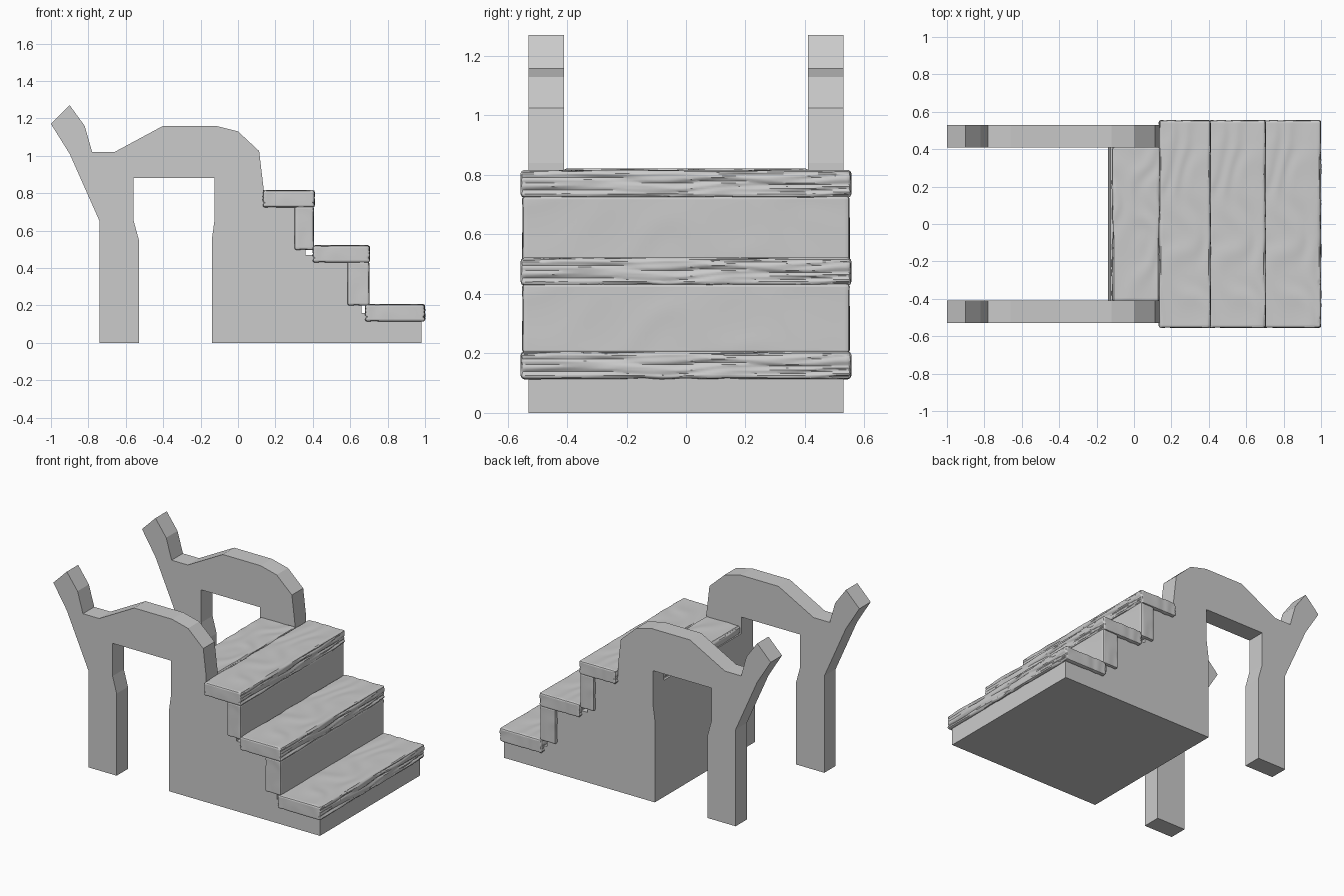
import bpy, bmesh, math
from mathutils import Vector, noise

cube = bpy.data.objects.get("Cube")
if cube:
    bpy.data.objects.remove(cube)

GREY = (0.6, 0.6, 0.6, 1)
mat = bpy.data.materials.new("plain grey")
mat.use_nodes = True
mat.diffuse_color = GREY
mat.node_tree.nodes["Principled BSDF"].inputs["Base Color"].default_value = GREY


def finish(bm, name, smooth=False):
    bmesh.ops.recalc_face_normals(bm, faces=bm.faces)
    mesh = bpy.data.meshes.new(name)
    bm.to_mesh(mesh)
    bm.free()
    mesh.materials.append(mat)
    obj = bpy.data.objects.new(name, mesh)
    bpy.context.collection.objects.link(obj)
    if smooth:
        bpy.ops.object.select_all(action="DESELECT")
        obj.select_set(True)
        bpy.context.view_layer.objects.active = obj
        bpy.ops.object.shade_smooth_by_angle(angle=math.radians(40))
    return obj


def extrude_profile(name, points, y0, y1):
    """Side outline in x and z, extruded along y."""
    bm = bmesh.new()
    face = bm.faces.new([bm.verts.new((x, y0, z)) for x, z in points])
    out = bmesh.ops.extrude_face_region(bm, geom=[face])
    moved = [v for v in out["geom"] if isinstance(v, bmesh.types.BMVert)]
    bmesh.ops.translate(bm, verts=moved, vec=(0, y1 - y0, 0))
    return finish(bm, name)


def plank(name, x0, x1, z0, z1, half_width, grooved, seed=0.0):
    """Rounded board with wavy grain and, if grooved, split long edges."""
    bm = bmesh.new()
    bmesh.ops.create_cube(bm, size=1)
    low = Vector((x0, -half_width, z0))
    size = Vector((x1 - x0, 2 * half_width, z1 - z0))
    for v in bm.verts:
        v.co = Vector([low[i] + (v.co[i] + 0.5) * size[i] for i in range(3)])
    bmesh.ops.bevel(bm, geom=bm.edges[:], offset=0.011, segments=2,
                    profile=0.5, affect="EDGES")
    # Slice the board finely enough to carry the grain
    for axis, step in enumerate((0.012, 0.018, 0.006 if grooved else 0.012)):
        normal = Vector([float(i == axis) for i in range(3)])
        count = round(size[axis] / step)
        for k in range(1, count):
            bmesh.ops.bisect_plane(bm, geom=bm.verts[:] + bm.edges[:] + bm.faces[:],
                                   plane_co=low + normal * size[axis] * k / count,
                                   plane_no=normal, dist=0.0005)
    bmesh.ops.recalc_face_normals(bm, faces=bm.faces)
    bm.normal_update()
    shifts = []
    for v in bm.verts:
        x, y, z = v.co - low
        n = v.normal.copy()
        swirl = noise.noise((x * 5, y * 4, z * 5 + seed))
        grain = 0.002 * math.sin(8 * swirl + x * 40 + z * 25)
        shift = grain * max(abs(n.z), 0.6)
        if grooved:
            wave = noise.noise((seed, y * 3, z * 8)) * 0.02
            crack = noise.noise((seed + 4, y * 4, (z + wave) * 65))
            shift -= abs(n.x) * 0.016 * max(0, crack + 0.1)
        else:
            shift *= 0.7
        shifts.append(n * shift)
    for v, shift in zip(bm.verts, shifts):
        v.co += shift
    return finish(bm, name, True)


# Railing outline: stair mass, arch, back leg and raised tail
stairs = [(-0.14, 0), (0.98, 0), (0.98, 0.16), (0.66, 0.16), (0.66, 0.47),
          (0.36, 0.47), (0.36, 0.77), (0.135, 0.77)]
arch = [(0.135, 0.84), (0.113, 1.025), (0, 1.13), (-0.12, 1.16), (-0.4, 1.16),
        (-0.66, 1.02), (-0.78, 1.02), (-0.82, 1.16), (-0.9, 1.27), (-1, 1.17),
        (-0.9, 1.01), (-0.74, 0.65)]
legs = [(-0.74, 0), (-0.53, 0), (-0.53, 0.55), (-0.56, 0.66), (-0.56, 0.88),
        (-0.125, 0.88), (-0.125, 0.66), (-0.14, 0.55)]
for side, sign in (("left", 1), ("right", -1)):
    y0, y1 = sorted((sign * 0.41, sign * 0.53))
    extrude_profile(side + "_railing", stairs + arch + legs, y0, y1)

# Solid core between the railings
core = stairs[:-1] + [(-0.125, 0.77)] + legs[-2:]
extrude_profile("stair_core", core, -0.41, 0.41)

# Treads, bottom to top
for i, (x0, x1, z0, z1) in enumerate(((0.68, 1.0, 0.115, 0.205),
                                      (0.4, 0.705, 0.43, 0.52),
                                      (0.133, 0.41, 0.725, 0.815))):
    plank("tread_%d" % (i + 1), x0, x1, z0, z1, 0.555, True)

# Risers
plank("lower_riser", 0.585, 0.702, 0.2, 0.435, 0.55, False)
plank("upper_riser", 0.302, 0.405, 0.497, 0.73, 0.55, False)

# Platform board between the railings
plank("platform", -0.118, 0.14, 0.725, 0.82, 0.412, True, 2.0)
